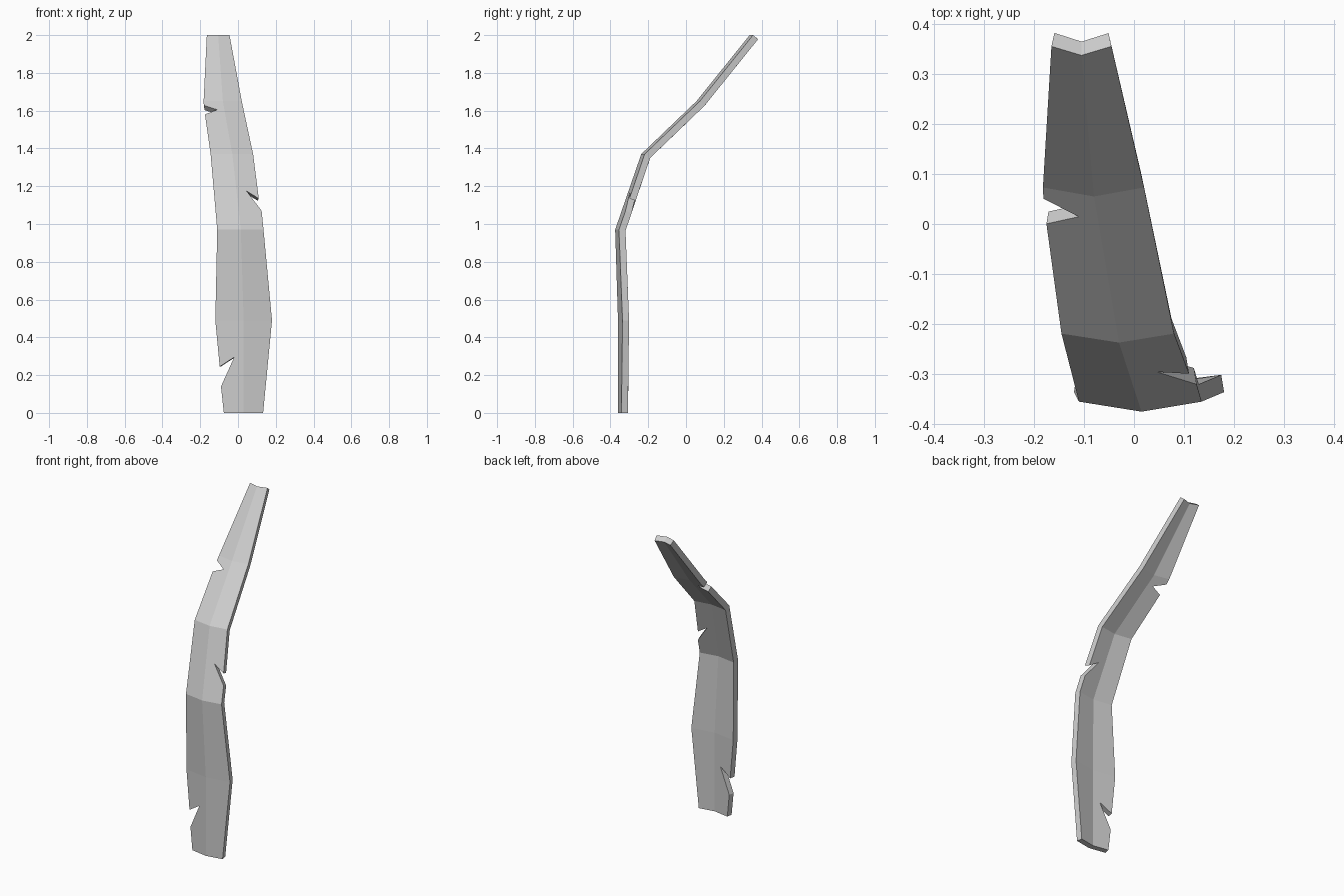
import bpy
import bmesh

old = bpy.data.objects.get("Cube")
if old:
    bpy.data.objects.remove(old, do_unlink=True)

THICKNESS = 0.035

# Bend rows: height, ridge y, fold depth, left-hand x, ridge x, right-hand x
ROWS = [
    (0.00, -0.36, 0.018, -0.075, 0.03, 0.133),
    (0.49, -0.36, 0.024, -0.12, 0.03, 0.18),
    (0.97, -0.375, 0.02, -0.11, 0.015, 0.135),
    (1.37, -0.237, 0.018, -0.145, -0.03, 0.08),
    (1.65, 0.055, 0.018, -0.182, -0.08, 0.02),
    (2.00, 0.337, 0.018, -0.165, -0.105, -0.045),
]

# Notches in the edges, listed upward as (x, z), keyed by (span, side)
NOTCHES = {
    (0, -1): [(-0.09, 0.14), (-0.02, 0.295), (-0.097, 0.245)],
    (2, 1): [(0.125, 1.07), (0.045, 1.175), (0.11, 1.135)],
    (3, -1): [(-0.175, 1.58), (-0.11, 1.605), (-0.181, 1.628)],
}


def on_surface(low, high, side, x, z):
    """Point on the folded front sheet between two bend rows."""
    t = (z - low[0]) / (high[0] - low[0])
    _, y, depth, left, ridge, right = [a + (b - a) * t for a, b in zip(low, high)]
    edge = right if side > 0 else left
    return x, y + depth * (x - ridge) / (edge - ridge), z


# Folded front sheet, one panel each side of the ridge in every span
bm = bmesh.new()
for i, (low, high) in enumerate(zip(ROWS, ROWS[1:])):
    for side in (-1, 1):
        col = 5 if side > 0 else 3
        outline = [(low[4], low[0]), (low[col], low[0])]
        outline += NOTCHES.get((i, side), [])
        outline += [(high[col], high[0]), (high[4], high[0])]
        if side < 0:
            outline.reverse()
        bm.faces.new([bm.verts.new(on_surface(low, high, side, x, z)) for x, z in outline])
bmesh.ops.remove_doubles(bm, verts=bm.verts, dist=0.0005)
mesh = bpy.data.meshes.new("bent_plank")
bm.to_mesh(mesh)
bm.free()

# Plain grey material
grey = bpy.data.materials.new("light grey")
grey.use_nodes = True
colour = (0.6, 0.6, 0.6, 1)
grey.diffuse_color = colour
grey.node_tree.nodes["Principled BSDF"].inputs["Base Color"].default_value = colour
mesh.materials.append(grey)

# Thicken the sheet backwards
plank = bpy.data.objects.new("bent_plank", mesh)
bpy.context.collection.objects.link(plank)
solid = plank.modifiers.new("thickness", 'SOLIDIFY')
solid.thickness = THICKNESS
solid.offset = -1
solid.use_even_offset = True
